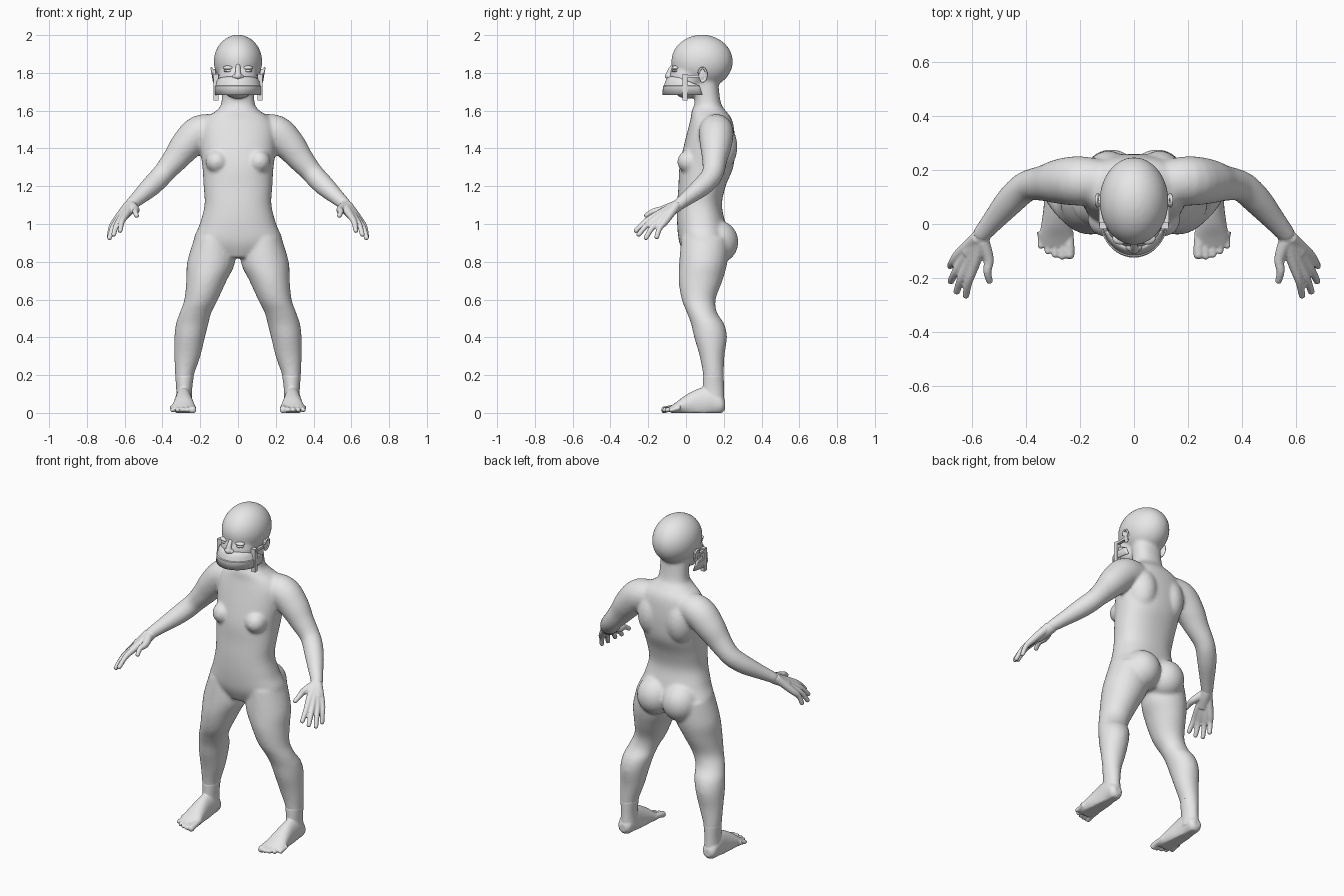
import bpy
import bmesh
import math
from mathutils import Vector, Matrix

cube = bpy.data.objects.get("Cube")
if cube:
    bpy.data.objects.remove(cube, do_unlink=True)

clay = bpy.data.materials.new("plain_grey")
clay.use_nodes = True
GREY = (0.8, 0.8, 0.8, 1)
clay.diffuse_color = GREY
clay.node_tree.nodes["Principled BSDF"].inputs["Base Color"].default_value = GREY

SIDES = (1, -1)


def smooth_path(rows, steps=4):
    """Catmull-Rom through rows of numbers."""
    out = []
    for i in range(len(rows) - 1):
        a, b, c, d = (rows[max(0, min(len(rows) - 1, i + k))] for k in (-1, 0, 1, 2))
        for s in range(steps):
            t = s / steps
            out.append([q + t / 2 * (r - p + t * (2*p - 5*q + 4*r - w + t * (3*q - p - 3*r + w)))
                        for p, q, r, w in zip(a, b, c, d)])
    return out + [list(rows[-1])]


def tube(bm, rows, axis=None, side=1, square=1.0, count=24):
    """Loft ellipses (x, y, z, r1, r2) along a path; a fixed axis keeps rings parallel."""
    rows = smooth_path(rows)
    rings = []
    for i, (x, y, z, r1, r2) in enumerate(rows):
        d = axis or Vector(rows[min(i + 1, len(rows) - 1)][:3]) - Vector(rows[max(i - 1, 0)][:3])
        d = Vector(d).normalized()
        u = (Vector((1, 0, 0)) - d * d.x).normalized()
        v = d.cross(u)
        ring = []
        for k in range(count):
            a = math.tau * k / count
            c, s = (math.copysign(abs(f) ** square, f) for f in (math.cos(a), math.sin(a)))
            p = Vector((x, y, z)) + u * r1 * c + v * r2 * s
            ring.append(bm.verts.new((p.x * side, p.y, max(p.z, 0))))
        rings.append(ring)
    for lo, hi in zip(rings, rings[1:]):
        for k in range(count):
            n = (k + 1) % count
            bm.faces.new((lo[k], lo[n], hi[n], hi[k]))
    bm.faces.new(rings[0])
    bm.faces.new(rings[-1])


def ball(bm, centre, radii, side=1):
    x, y, z = centre
    m = Matrix.Translation((x * side, y, z)) @ Matrix.Diagonal((*radii, 1))
    bmesh.ops.create_icosphere(bm, subdivisions=4, radius=1, matrix=m)


def finish(bm, name, voxel=0, passes=0):
    bmesh.ops.recalc_face_normals(bm, faces=bm.faces)
    me = bpy.data.meshes.new(name)
    bm.to_mesh(me)
    bm.free()
    me.materials.append(clay)
    me.polygons.foreach_set("use_smooth", [True] * len(me.polygons))
    ob = bpy.data.objects.new(name, me)
    bpy.context.scene.collection.objects.link(ob)
    if voxel:
        rm = ob.modifiers.new("fuse", 'REMESH')
        rm.mode = 'VOXEL'
        rm.voxel_size = voxel
        rm.use_smooth_shade = True
        sm = ob.modifiers.new("soften", 'SMOOTH')
        sm.factor = 0.5
        sm.iterations = passes
    return ob


# Body: torso from (height, front, back, half width)
bm = bmesh.new()
torso = [(.82, 0, .19, .10), (.9, -.035, .23, .23), (1, -.047, .21, .202), (1.1, -.047, .19, .177),
         (1.2, -.04, .21, .182), (1.3, -.035, .25, .188), (1.4, -.015, .26, .2), (1.5, .01, .255, .2),
         (1.56, .025, .24, .17), (1.6, .03, .21, .115), (1.64, .045, .185, .088), (1.75, .04, .17, .085)]
tube(bm, [(0, (f + b) / 2, z, w, (b - f) / 2) for z, f, b, w in torso], (0, 0, 1), square=.88, count=40)

# Head and jaw
ball(bm, (0, .085, 1.86), (.128, .163, .142))
ball(bm, (0, .005, 1.77), (.104, .092, .108))

leg = [(.13, .1, .93, .1, .125), (.142, .092, .8, .127, .128), (.167, .077, .7, .107, .116),
       (.195, .067, .6, .089, .09), (.225, .085, .53, .084, .08), (.243, .115, .47, .086, .088),
       (.256, .13, .4, .081, .087), (.268, .138, .3, .069, .066), (.283, .145, .2, .05, .055),
       (.285, .145, .12, .042, .056), (.285, .15, .04, .045, .055)]
arm = [(.1, .155, 1.5, .08, .08), (.2, .16, 1.485, .092, .092), (.275, .158, 1.415, .084, .084),
       (.33, .152, 1.345, .07, .068), (.385, .145, 1.28, .058, .058), (.42, .125, 1.24, .057, .056),
       (.465, .08, 1.195, .054, .052), (.525, .01, 1.14, .042, .04), (.575, -.05, 1.095, .033, .031)]
for s in SIDES:
    tube(bm, leg, (0, 0, 1), s)
    tube(bm, arm, None, s)
    ball(bm, (.085, .165, .905), (.108, .112, .115), s)    # buttock
    ball(bm, (.112, .02, 1.33), (.06, .066, .062), s)      # breast
    ball(bm, (.095, .17, 1.41), (.09, .102, .14), s)       # shoulder blade
finish(bm, "body", .009, 10)

# Hands: each finger runs from wrist through knuckle to tip
fingers = [((.592, -.15, 1.05), (.624, -.265, .965)), ((.615, -.148, 1.035), (.658, -.25, .945)),
           ((.635, -.135, 1.02), (.68, -.212, .927)), ((.648, -.11, 1.015), (.682, -.155, .932)),
           ((.54, -.13, 1.075), (.537, -.21, 1.045))]
for s, label in zip(SIDES, ("left", "right")):
    bm = bmesh.new()
    for i, (knuckle, tip) in enumerate(fingers):
        k, t = Vector(knuckle), Vector(tip)
        wrist = Vector((.562 + .006 * i, -.05, 1.1)) if i < 4 else Vector((.562, -.065, 1.095))
        bend = k.lerp(t, .5) + Vector((.006, -.006, .006))
        tube(bm, [(*wrist, .026, .026), (*k, .02, .02), (*bend, .0155, .0155), (*t, .013, .013)],
             None, s, count=12)
        ball(bm, t, (.013, .013, .013), s)
    tube(bm, [(.555, -.025, 1.115, .033, .031), (.575, -.06, 1.085, .034, .03),
              (.61, -.115, 1.045, .034, .022)], None, s)
    finish(bm, label + "_hand", .005, 4)

    # Foot along y, then five toes
    bm = bmesh.new()
    sole = [(.207, .04, .022, .022), (.185, .046, .042, .05), (.13, .06, .045, .075), (.07, .05, .047, .08),
            (0, .04, .056, .055), (-.05, .026, .064, .032), (-.085, .018, .056, .016)]
    tube(bm, [(.288, y, z, rx, rz) for y, z, rx, rz in sole], (0, 1, 0), s)
    tube(bm, leg[-3:], (0, 0, 1), s)
    for i, reach in enumerate((-.115, -.117, -.11, -.098, -.077)):
        x = .24 + .0265 * i
        r = .0195 if i == 0 else .0145 - .0005 * i
        tube(bm, [(x + .004, -.03, .03, r, r), (x, reach + .03, .023, r, r * .9), (x, reach, .016, r, r)],
             (0, 1, 0), s, count=12)
        ball(bm, (x, reach, .016), (r, .016, r), s)
    finish(bm, label + "_foot", .005, 4)

    # Ear: flat bowl with a curled rim
    bm = bmesh.new()
    ball(bm, (.126, .085, 1.79), (.01, .02, .033), s)
    rim = []
    for k in range(9):
        a = math.radians(-120 + 36 * k)
        rim.append((.134 + .006 * math.sin(a), .087 + .022 * math.cos(a), 1.79 + .036 * math.sin(a), .006, .006))
    tube(bm, rim, None, s, count=10)
    finish(bm, label + "_ear", .003, 3)

    # Eye: two lids with a slit between them
    bm = bmesh.new()
    ball(bm, (.05, -.054, 1.827), (.03, .022, .012), s)
    ball(bm, (.05, -.054, 1.811), (.026, .02, .009), s)
    finish(bm, label + "_eye")

    # Mask strap: hanging tab with a short arm toward the ear
    bm = bmesh.new()
    for at, size in (((.116, -.006, 1.725), (.026, .026, .14)), ((.122, .03, 1.782), (.016, .075, .014))):
        m = Matrix.Translation((at[0] * s, at[1], at[2])) @ Matrix.Diagonal((*size, 1))
        bmesh.ops.create_cube(bm, size=1, matrix=m)
    strap = finish(bm, label + "_mask_strap")
    strap.data.set_sharp_from_angle(angle=math.radians(30))

# Nose
bm = bmesh.new()
tube(bm, [(0, -.065, 1.845, .012, .01), (0, -.085, 1.81, .014, .014), (0, -.09, 1.785, .02, .018)], None)
ball(bm, (0, -.092, 1.783), (.02, .02, .018))
for s in SIDES:
    ball(bm, (.018, -.084, 1.779), (.013, .015, .012), s)
finish(bm, "nose", .004, 4)

# Mask: open-bottomed shell wrapped round the front of the jaw
bm = bmesh.new()
shell = [(1.684, .127, .145, 118), (1.73, .128, .142, 112), (1.733, .123, .136, 111),
         (1.755, .119, .13, 88), (1.77, .112, .122, 68), (1.782, .098, .11, 48)]
rows = []
for z, rx, ry, reach in shell:
    angles = [math.radians(reach * (k / 16 - 1)) for k in range(33)]
    rows.append([bm.verts.new((rx * math.sin(a), .02 - ry * math.cos(a), z)) for a in angles])
for lo, hi in zip(rows, rows[1:]):
    for k in range(len(lo) - 1):
        bm.faces.new((lo[k], lo[k + 1], hi[k + 1], hi[k]))
mask = finish(bm, "face_mask")
mask.data.set_sharp_from_angle(angle=math.radians(35))
thick = mask.modifiers.new("thickness", 'SOLIDIFY')
thick.thickness = .006
